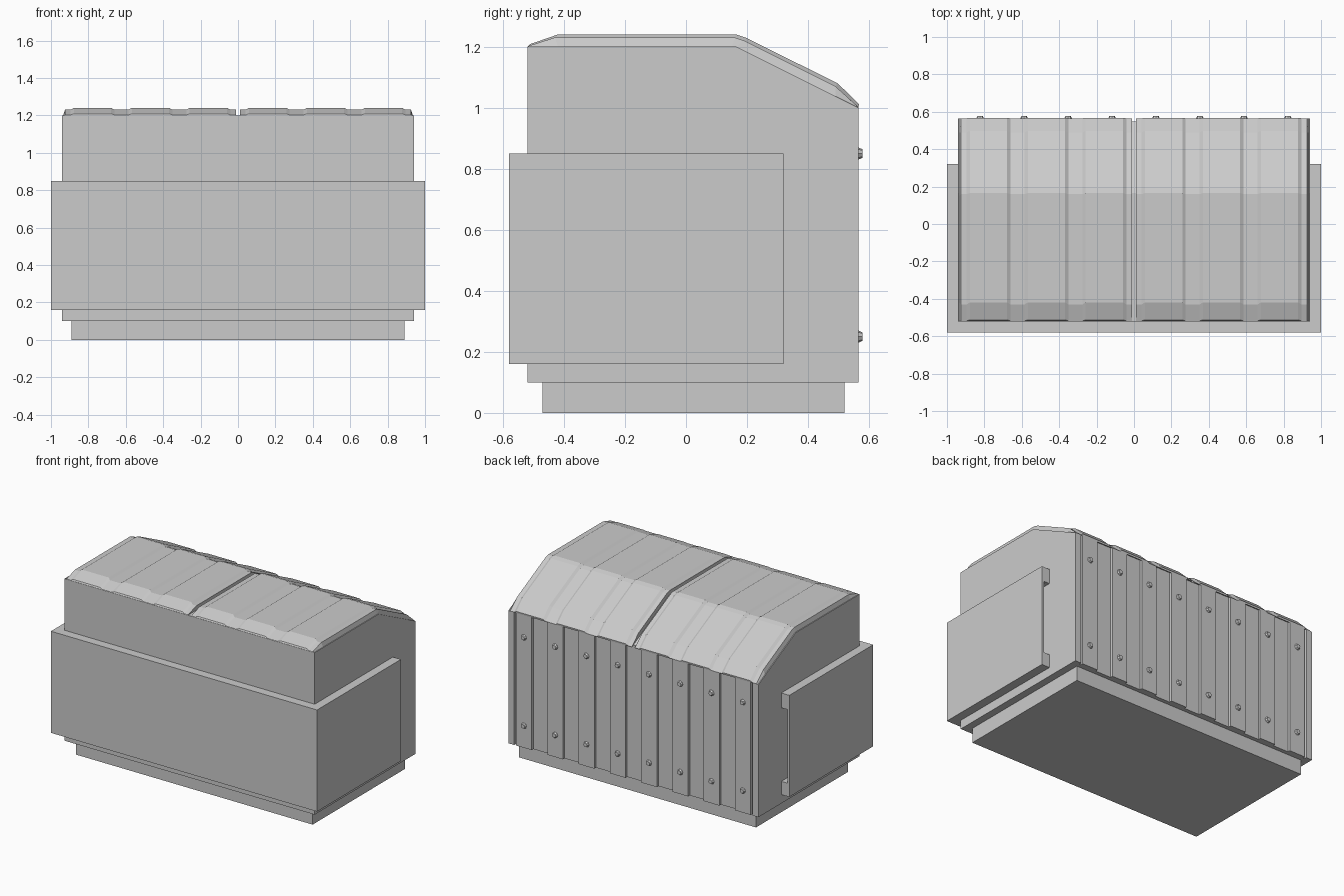
import bpy, bmesh, math
from mathutils import Matrix

if "Cube" in bpy.data.objects:
    bpy.data.objects.remove(bpy.data.objects["Cube"])


def finish(name, bm):
    bmesh.ops.recalc_face_normals(bm, faces=bm.faces)
    me = bpy.data.meshes.new(name)
    bm.to_mesh(me)
    bm.free()
    ob = bpy.data.objects.new(name, me)
    bpy.context.collection.objects.link(ob)
    return ob


def prism(bm, pts, a, b, axis):
    """Extrude a profile: (y, z) points along x, or (x, y) points along z."""
    def place(p, t):
        return (t, *p) if axis == 'x' else (*p, t)
    lo = [bm.verts.new(place(p, a)) for p in pts]
    hi = [bm.verts.new(place(p, b)) for p in pts]
    n = len(pts)
    for i in range(n):
        j = (i + 1) % n
        bm.faces.new((lo[i], lo[j], hi[j], hi[i]))
    bm.faces.new(lo)
    bm.faces.new(hi)


def rect(a, b, c, d):
    return [(a, c), (b, c), (b, d), (a, d)]


# Plinth
bm = bmesh.new()
prism(bm, rect(-0.89, 0.89, -0.47, 0.52), 0, 0.10, 'z')
finish("plinth", bm)

# Main body with sloping back roof line
BACK, FACE = 0.547, 0.565
bm = bmesh.new()
prism(bm, [(-0.52, 0.10), (BACK, 0.10), (BACK, 1.009), (0.165, 1.20), (-0.52, 1.20)],
      -0.94, 0.94, 'x')
finish("body", bm)

# Raised vertical boards and corner posts on the back wall
board = [(BACK, 0.10), (FACE, 0.10), (FACE, 1.0), (BACK, 1.009)]
board_x = [-0.8225 + 0.235 * i for i in range(8)]
bm = bmesh.new()
for x in board_x:
    prism(bm, board, x - 0.059, x + 0.059, 'x')
for s in (-1, 1):
    prism(bm, board, s * 0.895, s * 0.94, 'x')
finish("back_boards", bm)

# Rivets on the boards
bm = bmesh.new()
for x in board_x:
    for z in (0.25, 0.85):
        m = Matrix.Translation((x, FACE + 0.0065, z)) @ Matrix.Rotation(-math.pi / 2, 4, 'X')
        bmesh.ops.create_cone(bm, cap_ends=True, segments=8, radius1=0.02,
                              radius2=0.014, depth=0.013, matrix=m)
finish("rivets", bm)

# Jacket wrapping the front and sides, slotted in its rear ends
bm = bmesh.new()
prism(bm, [(-1, 0.32), (-1, -0.58), (1, -0.58), (1, 0.32), (0.94, 0.32),
           (0.94, -0.52), (-0.94, -0.52), (-0.94, 0.32)], 0.16, 0.85, 'z')
jacket = finish("jacket", bm)
bm = bmesh.new()
for s in (-1, 1):
    prism(bm, rect(s * 0.92, s * 0.985, 0.05, 0.40), 0.25, 0.75, 'z')
cutter = finish("slot_cutter", bm)
cutter.hide_render = True
cutter.hide_set(True)
mod = jacket.modifiers.new("slots", 'BOOLEAN')
mod.operation = 'DIFFERENCE'
mod.solver = 'EXACT'
mod.object = cutter

# Roof half: sheet with three raised bands lofted along the roof line, mirrored
under = [(-0.518, 1.20), (-0.42, 1.20), (0.15, 1.20), (0.165, 1.20), (0.49, 1.0375), (0.565, 1.0)]
low = [(-0.518, 1.202), (-0.43, 1.23), (0.16, 1.23), (0.19, 1.22), (0.49, 1.07), (0.565, 1.002)]
high = [(-0.512, 1.208), (-0.42, 1.24), (0.165, 1.24), (0.195, 1.23), (0.497, 1.08), (0.567, 1.012)]
stations = [(0.012, under), (0.012, low)]
for c in (0.158, 0.468, 0.778):
    stations += [(c - 0.117, low), (c - 0.10, high), (c + 0.10, high), (c + 0.117, low)]
stations += [(0.925, low), (0.935, under)]
bm = bmesh.new()
rows = [[bm.verts.new((x, y, z)) for y, z in line] for x, line in stations]
for a, b in zip(rows, rows[1:] + rows[:1]):
    for i in range(len(low) - 1):
        bm.faces.new((a[i], a[i + 1], b[i + 1], b[i]))
bm.faces.new([r[0] for r in rows])
bm.faces.new([r[-1] for r in rows])
roof = finish("roof_panels", bm)
roof.modifiers.new("mirror", 'MIRROR').use_mirror_merge = False
